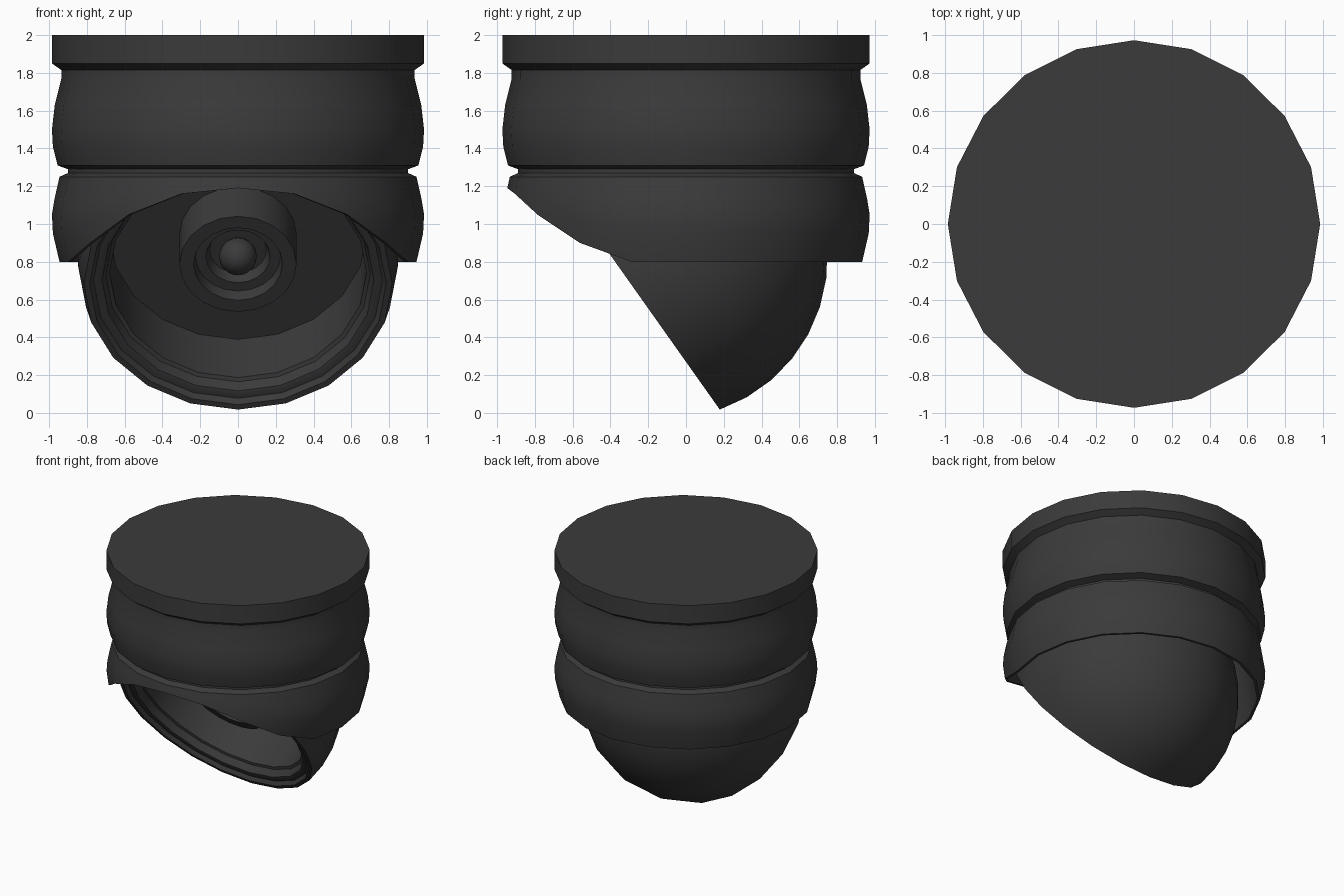
import bpy, bmesh, math
from mathutils import Matrix, Vector

cube = bpy.data.objects.get("Cube")
if cube:
    bpy.data.objects.remove(cube, do_unlink=True)

SIDES = 20

paint = bpy.data.materials.new("charcoal")
paint.use_nodes = True
charcoal = (0.043, 0.043, 0.043, 1)
paint.diffuse_color = charcoal
paint.node_tree.nodes["Principled BSDF"].inputs["Base Color"].default_value = charcoal


def finish(name, bm, matrix):
    """Clean the mesh and make a smooth object with sharp edges kept."""
    bmesh.ops.remove_doubles(bm, verts=bm.verts, dist=0.0005)
    bmesh.ops.recalc_face_normals(bm, faces=bm.faces)
    bm.transform(matrix)
    mesh = bpy.data.meshes.new(name)
    bm.to_mesh(mesh)
    bm.free()
    mesh.materials.append(paint)
    obj = bpy.data.objects.new(name, mesh)
    bpy.context.collection.objects.link(obj)
    bpy.ops.object.select_all(action='DESELECT')
    bpy.context.view_layer.objects.active = obj
    obj.select_set(True)
    bpy.ops.object.shade_smooth_by_angle(angle=math.radians(30))
    return obj


def revolve(name, profile, matrix=Matrix(), shape=None):
    """Spin (radius, height) points; shape may alter a point by its side."""
    bm = bmesh.new()
    columns = []
    for k in range(SIDES):
        a = 2 * math.pi * k / SIDES - math.pi / 2
        column = []
        for i, (r, z) in enumerate(profile):
            if shape:
                r, z = shape(i, r, z, k)
            column.append(bm.verts.new((r * math.cos(a), r * math.sin(a), z)))
        columns.append(column)
    for k in range(SIDES):
        a, b = columns[k], columns[(k + 1) % SIDES]
        for i in range(len(profile) - 1):
            bm.faces.new((a[i], b[i], b[i + 1], a[i + 1]))
    return finish(name, bm, matrix)


# Ribbed body: cap, middle band and a hollow skirt with an arched front
SKIRT_TOP = 1.25
skirt = [(0.945, SKIRT_TOP), (0.972, 1.13), (0.985, 1.05), (0.98, 0.95), (0.945, 0.8)]
upper = [(0, 2), (0.985, 2), (0.985, 1.85), (0.935, 1.815), (0.935, 1.77),
         (0.97, 1.63), (0.985, 1.5), (0.98, 1.41), (0.955, 1.31),
         (0.9, 1.29), (0.9, 1.27)]
inner = [(0.925, 0.8), (0.88, 1.27), (0.88, 1.75), (0, 1.75)]
arch = [1.19, 1.16, 1.05, 0.9]


def skirt_radius(z):
    for (r0, z0), (r1, z1) in zip(skirt, skirt[1:]):
        if z >= z1:
            return r0 + (r1 - r0) * (z0 - z) / (z0 - z1)
    return skirt[-1][0]


def arch_front(i, r, z, k):
    if z >= SKIRT_TOP:
        return r, z
    step = min(k, SIDES - k)
    low = arch[step] if step < len(arch) else 0.8
    z = SKIRT_TOP - (SKIRT_TOP - z) * (SKIRT_TOP - low) / (SKIRT_TOP - 0.8)
    wall = 0.02 if i >= len(upper) + len(skirt) else 0
    return skirt_radius(z) - wall, z


revolve("body", upper + skirt + inner, Matrix.Scale(0.987, 4, Vector((0, 1, 0))), arch_front)

# Tilted frame of the eye: local z runs from the rim back into the dome
tilt = Matrix.Translation((0, -0.293, 0.684)) @ Matrix.Rotation(math.radians(-54.7), 4, 'X')

# Dome shell with a stepped rim and a deep recess
R, CENTRE = 0.85, 0.236
start = math.asin(-CENTRE / R)
STEPS = 10
dome = []
for i in range(STEPS + 1):
    t = math.pi / 2 + (start - math.pi / 2) * i / STEPS
    dome.append((R * math.cos(t), CENTRE + R * math.sin(t)))
rim = [(0.785, 0), (0.765, 0.03), (0.735, 0.03), (0.72, 0.035), (0.7, 0.09),
       (0.68, 0.1), (0.68, 0.45), (0, 0.45)]
revolve("eye_dome", dome + rim, tilt)

# Lens barrel standing in the recess
barrel = [(0.31, 0.46), (0.31, 0.18), (0.235, 0.18), (0.225, 0.25),
          (0.17, 0.25), (0.15, 0.31), (0, 0.31)]
revolve("lens_barrel", barrel, tilt)

# Small round lens
bm = bmesh.new()
bmesh.ops.create_uvsphere(bm, u_segments=SIDES, v_segments=10, radius=0.1)
finish("lens", bm, tilt @ Matrix.Translation((0, 0, 0.25)))
